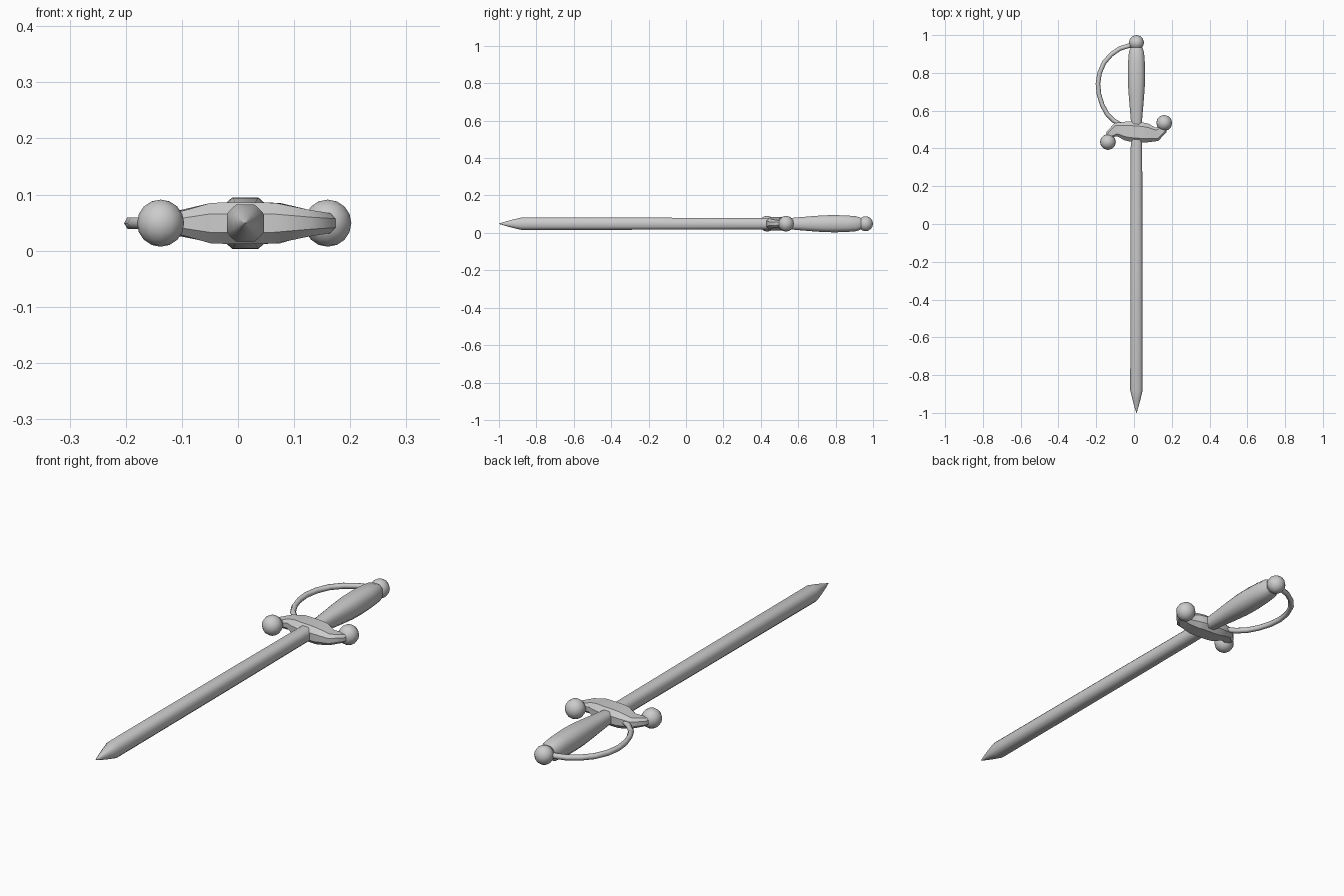
import bpy, bmesh, math
from mathutils import Vector

if "Cube" in bpy.data.objects:
    bpy.data.objects.remove(bpy.data.objects["Cube"])

CX, CZ = 0.013, 0.049


def finish(name, bm, angle=50):
    bmesh.ops.recalc_face_normals(bm, faces=bm.faces)
    me = bpy.data.meshes.new(name)
    bm.to_mesh(me)
    bm.free()
    ob = bpy.data.objects.new(name, me)
    bpy.context.collection.objects.link(ob)
    bpy.ops.object.select_all(action='DESELECT')
    ob.select_set(True)
    bpy.context.view_layer.objects.active = ob
    bpy.ops.object.shade_smooth_by_angle(angle=math.radians(angle))
    return ob


def loft(name, stations, section, angle=50):
    """Sweep a section along a path in the xy plane.
    Each station is x, y, half width across the path, half height in z."""
    bm = bmesh.new()
    pts = [Vector((s[0], s[1], CZ)) for s in stations]
    rings = []
    for i, (p, s) in enumerate(zip(pts, stations)):
        t = (pts[min(i + 1, len(pts) - 1)] - pts[max(i - 1, 0)]).normalized()
        side = Vector((-t.y, t.x, 0))
        rings.append([bm.verts.new(p + side * u * s[2] + Vector((0, 0, v * s[3])))
                      for u, v in section])
    n = len(section)
    for a, b in zip(rings, rings[1:]):
        for i in range(n):
            j = (i + 1) % n
            bm.faces.new((a[i], a[j], b[j], b[i]))
    bm.faces.new(rings[0])
    bm.faces.new(rings[-1])
    return finish(name, bm, angle)


def straight(profile):
    return [(CX, y, r, r) for y, r in profile]


def ball(name, x, y, r=0.042):
    bm = bmesh.new()
    bmesh.ops.create_uvsphere(bm, u_segments=12, v_segments=8, radius=r)
    bmesh.ops.translate(bm, verts=bm.verts, vec=(x, y, CZ))
    finish(name, bm)


def ngon(n, turn=0.0):
    return [(math.cos(2 * math.pi * (i + turn) / n), math.sin(2 * math.pi * (i + turn) / n))
            for i in range(n)]


rounded_square = [(1, .5), (.87, .87), (.5, 1), (-.5, 1), (-.87, .87), (-1, .5),
                  (-1, -.5), (-.87, -.87), (-.5, -1), (.5, -1), (.87, -.87), (1, -.5)]
# slimmer corners for the round grip
round_grip = [(u * .88, v * .88) if abs(u) == abs(v) else (u, v) for u, v in rounded_square]

# Blade with a tapered point
loft("blade", straight([(-1, .001), (-.96, .013), (-.93, .021), (-.88, .033),
                        (-.1, .032), (.47, .030)]), round_grip)

# Grip, swelling toward the pommel
loft("grip", straight([(.50, .025), (.54, .029), (.60, .034), (.67, .040), (.74, .045),
                       (.80, .046), (.86, .044), (.91, .040), (.935, .031)]), round_grip)

# S-shaped cross guard: one half, then repeated by a half turn
half = [(-.137, .435, .020, .014), (-.125, .475, .024, .018), (-.095, .499, .036, .024),
        (-.045, .493, .050, .036), (-.015, .489, .053, .037)]
gy = .487
other = [(2 * CX - x, 2 * gy - y, w, h) for x, y, w, h in reversed(half)]
guard_section = [(1, .45), (.6, 1), (-.6, 1), (-1, .45), (-1, -.45), (-.6, -1), (.6, -1), (1, -.45)]
loft("cross_guard", half + other, guard_section, 40)

# Knuckle bow
bow = [(.01, .948), (-.03, .943), (-.075, .929), (-.12, .898), (-.158, .855), (-.182, .80),
       (-.191, .742), (-.185, .685), (-.168, .63), (-.142, .582), (-.108, .548), (-.065, .522)]
loft("knuckle_bow", [(x, y, .012, .012) for x, y in bow], ngon(6), 65)

# Pommel and guard end balls
ball("pommel", CX, .96, .040)
ball("guard_ball_left", -.138, .434)
ball("guard_ball_right", .160, .535)
